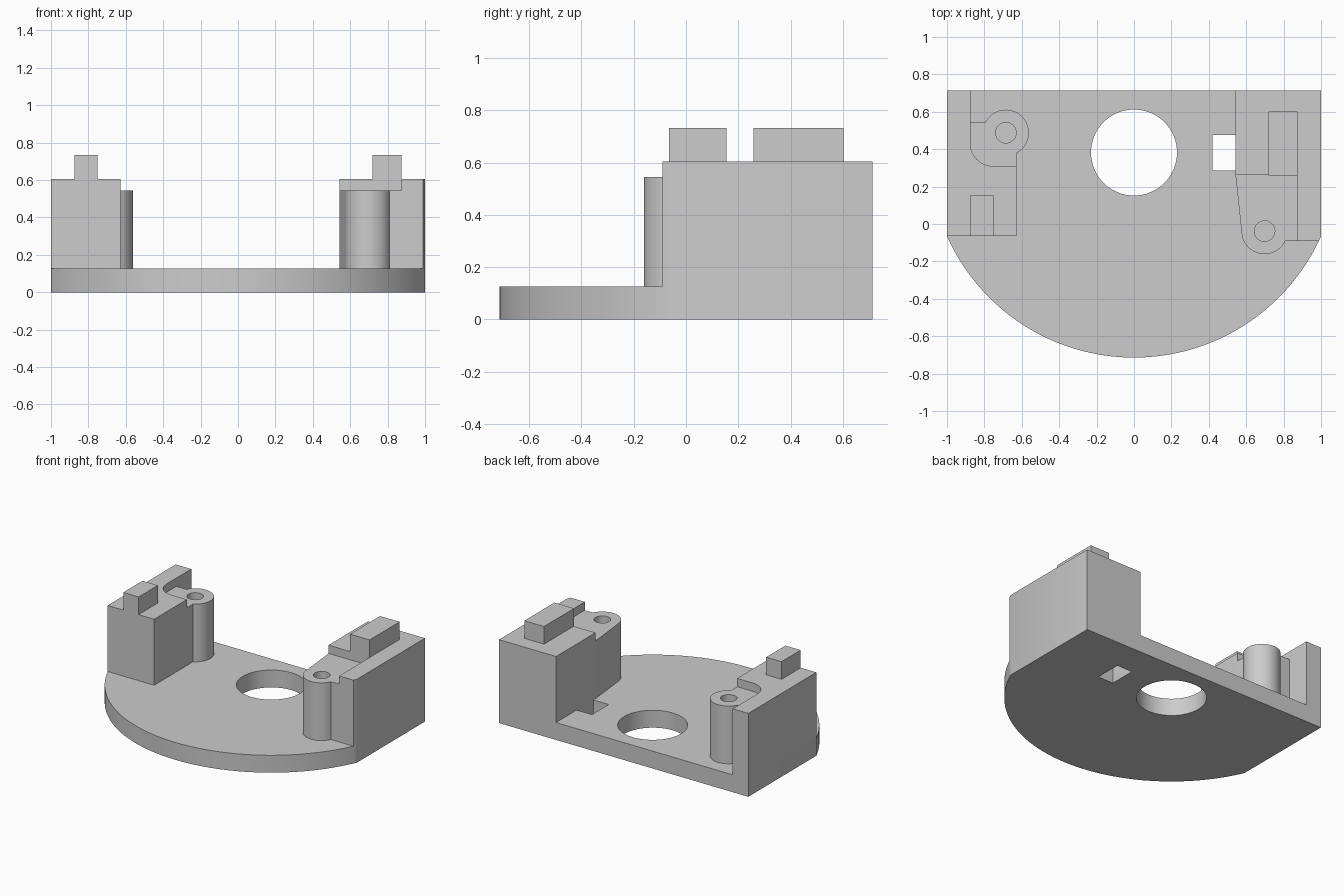
import bpy
import bmesh
from math import cos, sin, radians, degrees, atan2

if "Cube" in bpy.data.objects:
    bpy.data.objects.remove(bpy.data.objects["Cube"], do_unlink=True)

SHADE = (0.604, 0.604, 0.604, 1)
grey = bpy.data.materials.new("plain grey")
grey.use_nodes = True
grey.diffuse_color = SHADE
grey.node_tree.nodes["Principled BSDF"].inputs["Base Color"].default_value = SHADE

BACK, SHOULDER = 0.714, -0.065           # plate back edge, start of the round front
FLOOR, POST_TOP, BLOCK_TOP, PEG_TOP = 0.126, 0.545, 0.605, 0.733


def arc(cx, cy, r, a0, a1, steps=24):
    angles = [radians(a0 + (a1 - a0) * i / steps) for i in range(steps + 1)]
    return [(cx + r * cos(a), cy + r * sin(a)) for a in angles]


def rect(x0, x1, y0, y1):
    return [(x0, y0), (x1, y0), (x1, y1), (x0, y1)]


def circle(cx, cy, r, steps=48):
    return arc(cx, cy, r, 0, 360, steps)[:-1]


def prism(name, outline, z0, z1):
    """Extrude a flat outline from z0 to z1."""
    bm = bmesh.new()
    face = bm.faces.new([bm.verts.new((x, y, z0)) for x, y in outline])
    top = bmesh.ops.extrude_face_region(bm, geom=[face], use_keep_orig=True)["geom"]
    bmesh.ops.translate(bm, vec=(0, 0, z1 - z0),
                        verts=[v for v in top if isinstance(v, bmesh.types.BMVert)])
    bmesh.ops.recalc_face_normals(bm, faces=bm.faces)
    mesh = bpy.data.meshes.new(name)
    bm.to_mesh(mesh)
    bm.free()
    mesh.materials.append(grey)
    obj = bpy.data.objects.new(name, mesh)
    bpy.context.collection.objects.link(obj)
    return obj


def activate(obj):
    bpy.ops.object.select_all(action='DESELECT')
    obj.select_set(True)
    bpy.context.view_layer.objects.active = obj


def cut(obj, outline, z0, z1):
    """Cut a straight hole through or into a part."""
    cutter = prism("cutter", outline, z0, z1)
    cutter.hide_render = True
    mod = obj.modifiers.new("hole", 'BOOLEAN')
    mod.operation, mod.solver, mod.object = 'DIFFERENCE', 'EXACT', cutter
    activate(obj)
    bpy.ops.object.modifier_apply(modifier=mod.name)
    bpy.data.objects.remove(cutter, do_unlink=True)


# Base plate: straight back, round front, lens hole and slot
sag = BACK + SHOULDER
radius = (1 + sag * sag) / (2 * sag)
mid_y = radius - BACK
edge = degrees(atan2(mid_y - SHOULDER, 1))
plate = prism("base_plate",
              [(1, BACK), (-1, BACK)] + arc(0, mid_y, radius, 180 + edge, 360 - edge, 96),
              0, FLOOR)
cut(plate, circle(0, 0.382, 0.23, 64), -0.1, 0.3)
cut(plate, rect(0.42, 0.543, 0.285, 0.477), -0.1, 0.3)

# Right block: thick front, thin wall behind, rounded inner corner
fillet = arc(-0.755, 0.43, 0.12, 270, 180, 12)
prism("right_block",
      [(-1, SHOULDER), (-0.627, SHOULDER), (-0.627, 0.31)] + fillet
      + [(-0.875, BACK), (-1, BACK)],
      FLOOR, BLOCK_TOP)
prism("right_peg", rect(-0.875, -0.752, SHOULDER, 0.155), BLOCK_TOP, PEG_TOP)

# Right screw post, joined to the block's inner corner
px, py, pr = -0.685, 0.488, 0.123
start = degrees(atan2(0.543 - py, -0.795 - px))
end = degrees(atan2(0.378 - py, -0.627 - px))
post = prism("right_screw_post",
             [(-0.875, 0.543)] + arc(px, py, pr, start, end, 40) + [(-0.627, 0.31)] + fillet,
             FLOOR, POST_TOP)
cut(post, circle(px, py, 0.055, 32), 0.2, 0.7)

# Left block: thick rear and thin outer wall trimmed to the round front
wall_front = -0.09
trim_x = (radius ** 2 - (wall_front - mid_y) ** 2) ** 0.5
prism("left_block",
      [(0.543, 0.262), (0.875, 0.262), (0.875, wall_front), (trim_x, wall_front),
       (1, SHOULDER), (1, BACK), (0.543, BACK)],
      FLOOR, BLOCK_TOP)
prism("left_peg", rect(0.718, 0.875, 0.258, 0.602), BLOCK_TOP, PEG_TOP)

# Left screw post with its slanted side
px, py, pr = 0.698, -0.038, 0.123
end = degrees(atan2(wall_front - py, 0.81 - px))
post = prism("left_screw_post",
             [(0.543, 0.262)] + arc(px, py, pr, 186, 360 + end, 40)
             + [(0.875, wall_front), (0.875, 0.262)],
             FLOOR, POST_TOP)
cut(post, circle(px, py, 0.055, 32), 0.2, 0.7)

# Smooth the curved walls, keep the edges sharp
for obj in bpy.context.collection.objects:
    if obj.type == 'MESH' and grey.name in obj.data.materials:
        activate(obj)
        bpy.ops.object.shade_smooth_by_angle(angle=radians(30))
